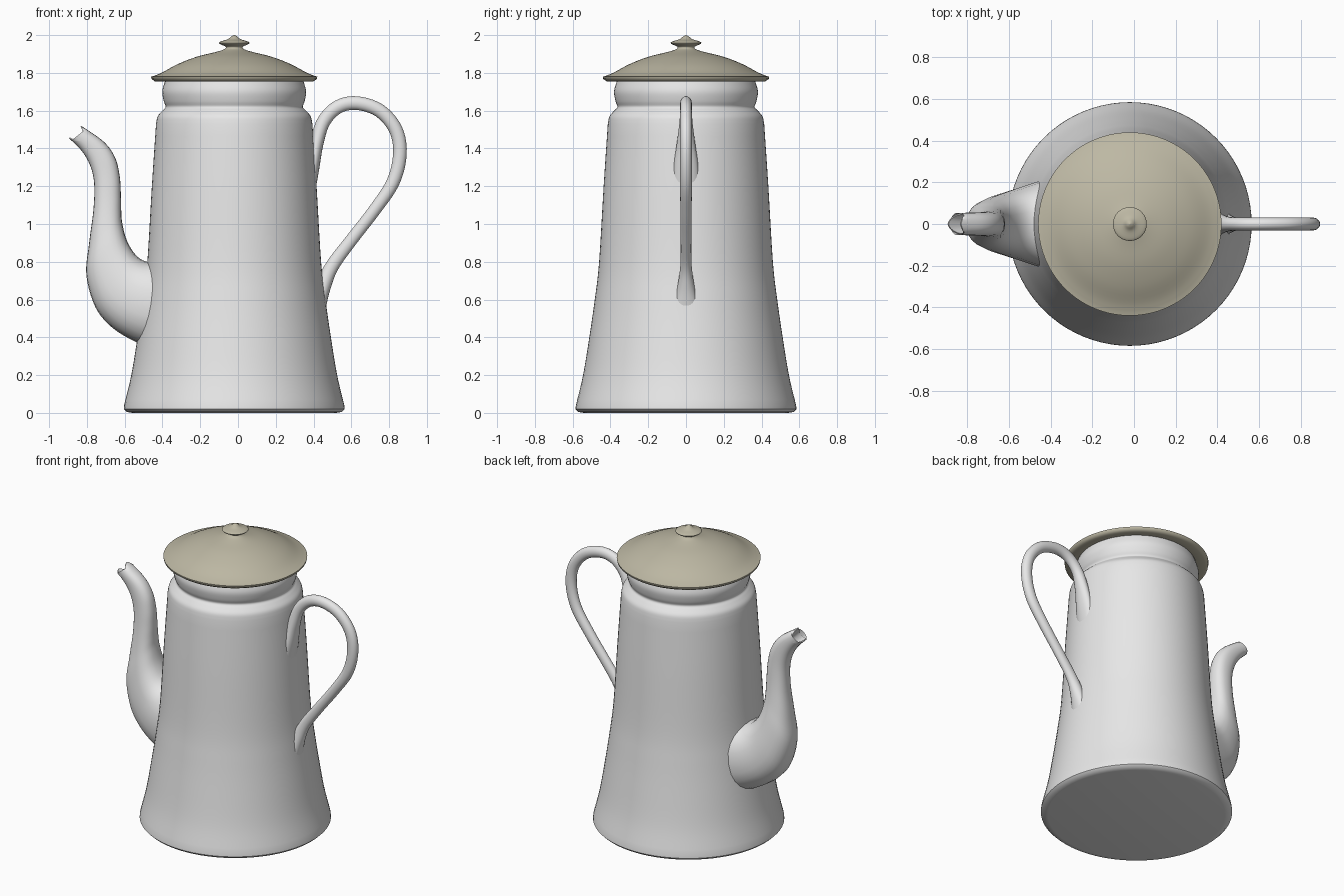
import bpy, bmesh, math
from mathutils import Vector

if "Cube" in bpy.data.objects:
    bpy.data.objects.remove(bpy.data.objects["Cube"], do_unlink=True)

AXIS = -0.02  # x of the pot's centre line


def material(name, color):
    mat = bpy.data.materials.new(name)
    mat.use_nodes = True
    mat.diffuse_color = color
    mat.node_tree.nodes["Principled BSDF"].inputs["Base Color"].default_value = color
    return mat


enamel = material("white enamel", (0.8, 0.8, 0.8, 1))
khaki = material("khaki lid", (0.51, 0.48, 0.37, 1))


def smooth_path(points, steps):
    """Interpolate points of any dimension with a Catmull-Rom spline."""
    rows = [Vector(p) for p in points]
    rows = [2 * rows[0] - rows[1]] + rows + [2 * rows[-1] - rows[-2]]
    result = []
    for a, b, c, d in zip(rows, rows[1:], rows[2:], rows[3:]):
        for i in range(steps):
            t = i / steps
            result.append(b + (c - a) * (t / 2)
                          + (2 * a - 5 * b + 4 * c - d) * (t * t / 2)
                          + (3 * b - a - 3 * c + d) * (t ** 3 / 2))
    return result + [rows[-2]]


def skin(name, rings, mat, angle=50):
    """Join rings of points into one closed, smooth-shaded surface."""
    bm = bmesh.new()
    loops = [[bm.verts.new(p) for p in ring] for ring in rings]
    n = len(loops[0])
    for low, high in zip(loops, loops[1:]):
        for i in range(n):
            j = (i + 1) % n
            bm.faces.new((low[i], low[j], high[j], high[i]))
    bm.faces.new(loops[0])
    bm.faces.new(loops[-1])
    bmesh.ops.recalc_face_normals(bm, faces=bm.faces)
    mesh = bpy.data.meshes.new(name)
    bm.to_mesh(mesh)
    bm.free()
    mesh.materials.append(mat)
    obj = bpy.data.objects.new(name, mesh)
    bpy.context.collection.objects.link(obj)
    bpy.ops.object.select_all(action="DESELECT")
    obj.select_set(True)
    bpy.context.view_layer.objects.active = obj
    bpy.ops.object.shade_smooth_by_angle(angle=math.radians(angle))
    return obj


def lathe(name, profile, mat, sides=80):
    angles = [math.tau * i / sides for i in range(sides)]
    rings = [[(AXIS + r * math.cos(a), r * math.sin(a), z) for a in angles]
             for r, z in profile]
    return skin(name, rings, mat)


def section(outer, inner, half_width, sides=24, power=1.0):
    """Oval ring between two points of the xz plane, given its y half width."""
    mid, arm = (outer + inner) / 2, (outer - inner) / 2
    ring = []
    for i in range(sides):
        a = math.tau * i / sides
        c, s = math.cos(a), math.sin(a)
        c = math.copysign(abs(c) ** power, c)
        s = math.copysign(abs(s) ** power, s)
        p = mid + arm * c
        ring.append(Vector((p.x, half_width * s, p.y)))
    return ring


# Flared body with rounded foot, shoulder and bulging neck
foot = [(0.54, 0), (0.57, 0.005), (0.585, 0.02), (0.583, 0.04)]
wall = smooth_path([(0.583, 0.04), (0.545, 0.2), (0.512, 0.4), (0.483, 0.6),
                    (0.46, 0.8), (0.436, 1.2), (0.414, 1.53)], 5)
neck = smooth_path([(0.414, 1.53), (0.405, 1.57), (0.38, 1.6), (0.363, 1.62),
                    (0.373, 1.65), (0.381, 1.7), (0.37, 1.745), (0.36, 1.77)], 4)
lathe("body", foot + wall[1:] + neck[1:], enamel)

# Lid with a sharp rim and small pointed knob
rim = [(0.36, 1.765), (0.42, 1.755), (0.438, 1.768), (0.44, 1.78)]
dome = smooth_path([(0.425, 1.784), (0.38, 1.803), (0.3, 1.846), (0.2, 1.885),
                    (0.1, 1.91), (0.055, 1.924), (0.045, 1.938), (0.078, 1.954),
                    (0.075, 1.965), (0.035, 1.978), (0.015, 1.993), (0.002, 2)], 4)
lathe("lid", rim + dome, khaki)

# Spout: outer edge x z, inner edge x z, half width
spout = smooth_path([
    (-0.45, 0.34, -0.4, 0.81, 0.215),
    (-0.56, 0.385, -0.48, 0.8, 0.185),
    (-0.67, 0.455, -0.54, 0.835, 0.155),
    (-0.755, 0.56, -0.587, 0.91, 0.13),
    (-0.803, 0.73, -0.612, 1, 0.105),
    (-0.788, 0.9, -0.618, 1.07, 0.085),
    (-0.765, 1.08, -0.62, 1.15, 0.07),
    (-0.762, 1.22, -0.626, 1.25, 0.062),
    (-0.785, 1.315, -0.65, 1.35, 0.058),
    (-0.83, 1.39, -0.71, 1.435, 0.055),
    (-0.895, 1.455, -0.83, 1.52, 0.053)], 5)
rings = [section(Vector(s[:2]), Vector(s[2:4]), s[4], power=0.85) for s in spout]

# Notched spout lip and the hollow behind it
flow = Vector((-0.7, 0, 0.7))
lip = rings[-1]
count = len(lip)
centre = sum(lip, Vector()) / count
for i, p in enumerate(lip):
    p -= flow * 0.055 * abs(math.sin(math.tau * i / count)) ** 1.5
rings.append([centre + (p - centre) * 0.86 for p in lip])
rings.append([centre + (p - centre) * 0.7 - flow * 0.07 + Vector((0.02, 0, -0.02))
              for p in lip])
skin("spout", rings, enamel)

# Handle: centre x z, in-plane half thickness, half width
handle = smooth_path([
    (0.375, 1.15, 0.03, 0.075), (0.397, 1.3, 0.034, 0.066),
    (0.417, 1.43, 0.036, 0.048), (0.455, 1.545, 0.036, 0.034),
    (0.53, 1.62, 0.036, 0.031), (0.63, 1.64, 0.036, 0.031),
    (0.75, 1.6, 0.036, 0.031), (0.835, 1.5, 0.036, 0.031),
    (0.857, 1.37, 0.036, 0.031), (0.82, 1.22, 0.035, 0.031),
    (0.72, 1.07, 0.033, 0.03), (0.6, 0.915, 0.033, 0.028),
    (0.5, 0.78, 0.036, 0.03), (0.452, 0.67, 0.04, 0.045),
    (0.43, 0.54, 0.03, 0.07)], 5)
rings = []
for i, h in enumerate(handle):
    along = handle[min(i + 1, len(handle) - 1)] - handle[max(i - 1, 0)]
    side = Vector((-along[1], along[0])).normalized() * h[2]
    mid = Vector(h[:2])
    rings.append(section(mid + side, mid - side, h[3], sides=20))
skin("handle", rings, enamel)
